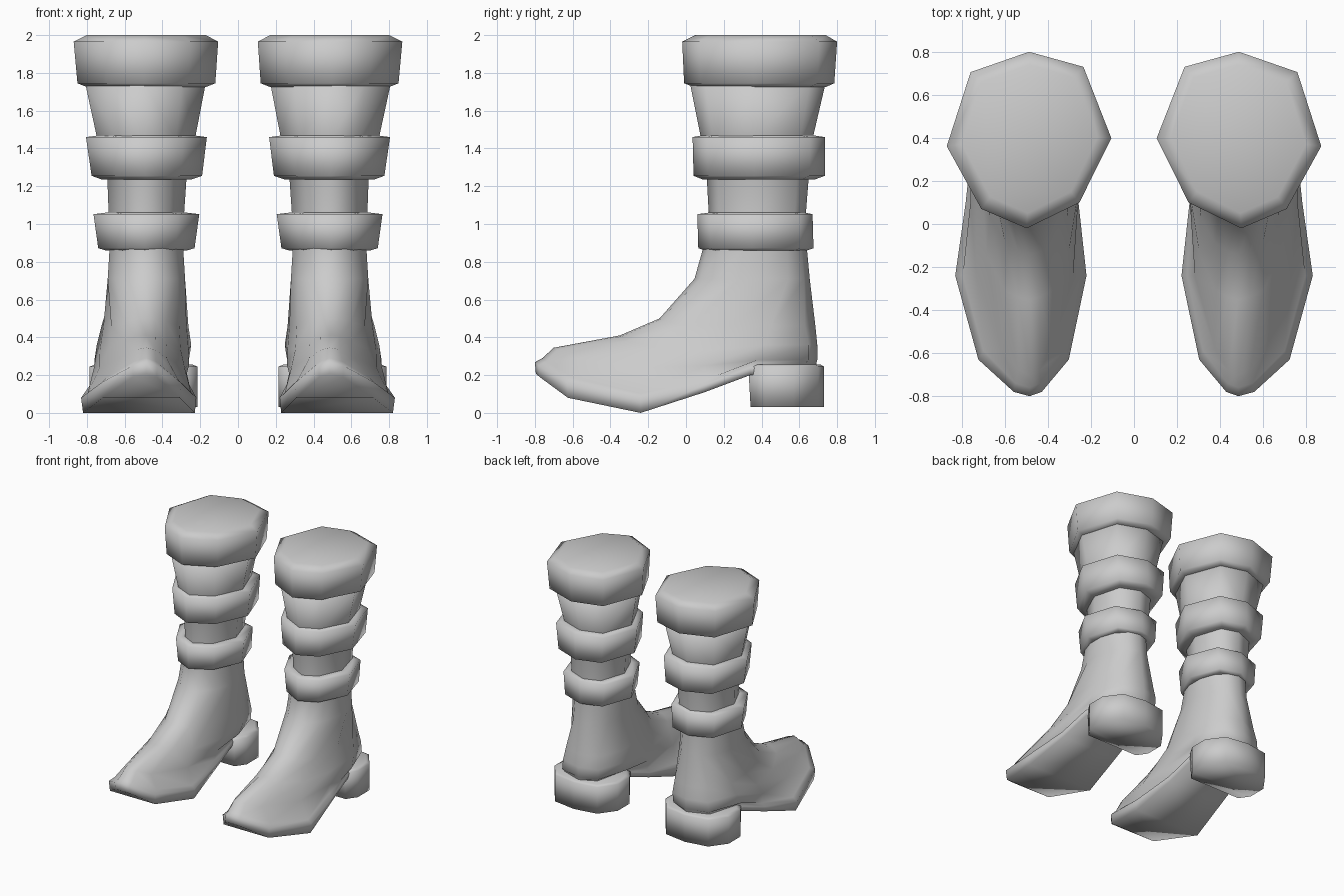
import bpy, bmesh, math

if "Cube" in bpy.data.objects:
    bpy.data.objects.remove(bpy.data.objects["Cube"])

grey = bpy.data.materials.new("boot_grey")
grey.diffuse_color = (0.6, 0.6, 0.6, 1)
grey.use_nodes = True
grey.node_tree.nodes["Principled BSDF"].inputs["Base Color"].default_value = grey.diffuse_color

# Slightly irregular octagon shared by the shaft and all bands
OCT = [(1, -.07), (.71, .77), (0, 1), (-.66, .83),
       (-1, .02), (-.61, -.71), (.03, -1), (.58, -.78)]


def loft(name, rings, cap_bottom=True, cap_top=True, strip_bottom=False):
    """Skin closed rings (bottom to top), smooth them and mirror the part."""
    bm = bmesh.new()
    vs = [[bm.verts.new(p) for p in ring] for ring in rings]
    n = len(vs[0])
    for a, b in zip(vs, vs[1:]):
        for i in range(n):
            j = (i + 1) % n
            bm.faces.new((a[i], a[j], b[j], b[i]))
    if strip_bottom:                      # bent sole: strips from side to side
        v, h = vs[0], n // 2
        bm.faces.new((v[0], v[1], v[-1]))
        for i in range(1, h - 1):
            bm.faces.new((v[i], v[i + 1], v[-i - 1], v[-i]))
        bm.faces.new((v[h - 1], v[h], v[h + 1]))
    elif cap_bottom:
        bm.faces.new(vs[0])
    if cap_top:
        bm.faces.new(vs[-1])
    bmesh.ops.recalc_face_normals(bm, faces=bm.faces)
    for f in bm.faces:
        f.smooth = True
    me = bpy.data.meshes.new(name)
    bm.to_mesh(me)
    bm.free()
    me.materials.append(grey)
    ob = bpy.data.objects.new(name, me)
    bpy.context.collection.objects.link(ob)
    ob.modifiers.new("other_boot", 'MIRROR').use_mirror_merge = False
    return ob


def oct_ring(x0, x1, y0, y1, z):
    cx, cy, rx, ry = (x0 + x1) / 2, (y0 + y1) / 2, (x1 - x0) / 2, (y1 - y0) / 2
    return [(cx + u * rx, cy + v * ry, z) for u, v in OCT]


# Shaft
loft("shaft", [oct_ring(*r) for r in [
    (.285, .685, .12, .635, .95), (.285, .685, .12, .635, 1.06),
    (.272, .692, .11, .65, 1.25), (.228, .745, .08, .67, 1.45),
    (.17, .81, .02, .74, 1.75)]])

# Two straps around the shaft
loft("lower_strap", [oct_ring(*r) for r in [
    (.27, .70, .10, .64, .86), (.23, .74, .065, .675, .872),
    (.205, .765, .06, .67, 1.052), (.27, .70, .12, .63, 1.06)]])
loft("upper_strap", [oct_ring(*r) for r in [
    (.25, .72, .09, .68, 1.235), (.19, .775, .04, .735, 1.255),
    (.165, .805, .035, .735, 1.46), (.24, .73, .09, .67, 1.47)]])

# Top cuff with a shallow chamfered lid
loft("top_cuff", [oct_ring(*r) for r in [
    (.17, .80, .04, .74, 1.725), (.12, .85, -.01, .785, 1.745),
    (.105, .87, -.02, .80, 1.965), (.17, .80, .05, .74, 2.0)]])


# Foot: half rings of (half width, y, z) running from toe to back of heel
def ellipse(hw, y0, y1, z):
    return [(hw * math.sin(math.pi * i / 7),
             (y0 + y1) / 2 - (y1 - y0) / 2 * math.cos(math.pi * i / 7), z)
            for i in range(8)]


instep = [(0, -.14, .5), (.05, -.13, .498), (.11, -.09, .48), (.18, .03, .46),
          (.22, .25, .46), (.23, .45, .46), (.15, .63, .46), (0, .685, .46)]
vamp = [(0, -.35, .41), (.05, -.34, .405), (.11, -.31, .38), (.19, -.14, .34),
        (.235, .13, .33), (.25, .42, .36), (.16, .65, .36), (0, .695, .36)]
toe = [(0, -.70, .345), (.05, -.68, .335), (.12, -.58, .29), (.225, -.24, .24),
       (.25, .1, .25), (.25, .38, .28), (.16, .65, .28), (0, .695, .28)]
welt = [(0, -.80, .268), (.065, -.78, .25), (.21, -.63, .16), (.305, -.24, .08),
        (.262, .1, .15), (.24, .34, .24), (.16, .63, .24), (0, .69, .24)]
welt_inner = [(w * .9, y + (.04 if y < -.5 else 0), z + .022) for w, y, z in welt]
sole = [(w * .97, y + (.005 if y < -.5 else 0), max(0, z - (.06 if y < -.7 else .08 if y < 0 else .04)))
        for w, y, z in welt]


def full_ring(half, lean):
    def cx(w):
        return .485 + lean * w / .3
    out = [(cx(w) + w, y, z) for w, y, z in half]
    return out + [(cx(w) - w, y, z) for w, y, z in half[-2:0:-1]]


loft("foot", [full_ring(h, k) for h, k in [
    (sole, .04), (welt, .04), (welt_inner, .04), (toe, .03), (vamp, .015), (instep, .01),
    (ellipse(.21, .045, .655, .71), 0), (ellipse(.2, .09, .64, .87), 0),
    (ellipse(.2, .09, .64, .95), 0)]], strip_bottom=True)

# Heel block
outline = [(.23, .33), (.285, .42), (.285, .57), (.19, .70), (0, .73)]
outline += [(-w, y) for w, y in outline[-2::-1]]


def heel_ring(s, z, front=0):
    return [(.5 + w * s, .53 + (y - .53) * s + (front if y < .4 else 0), z)
            for w, y in outline]


loft("heel", [heel_ring(1, .03, .012), heel_ring(1, .245), heel_ring(.9, .257)])
